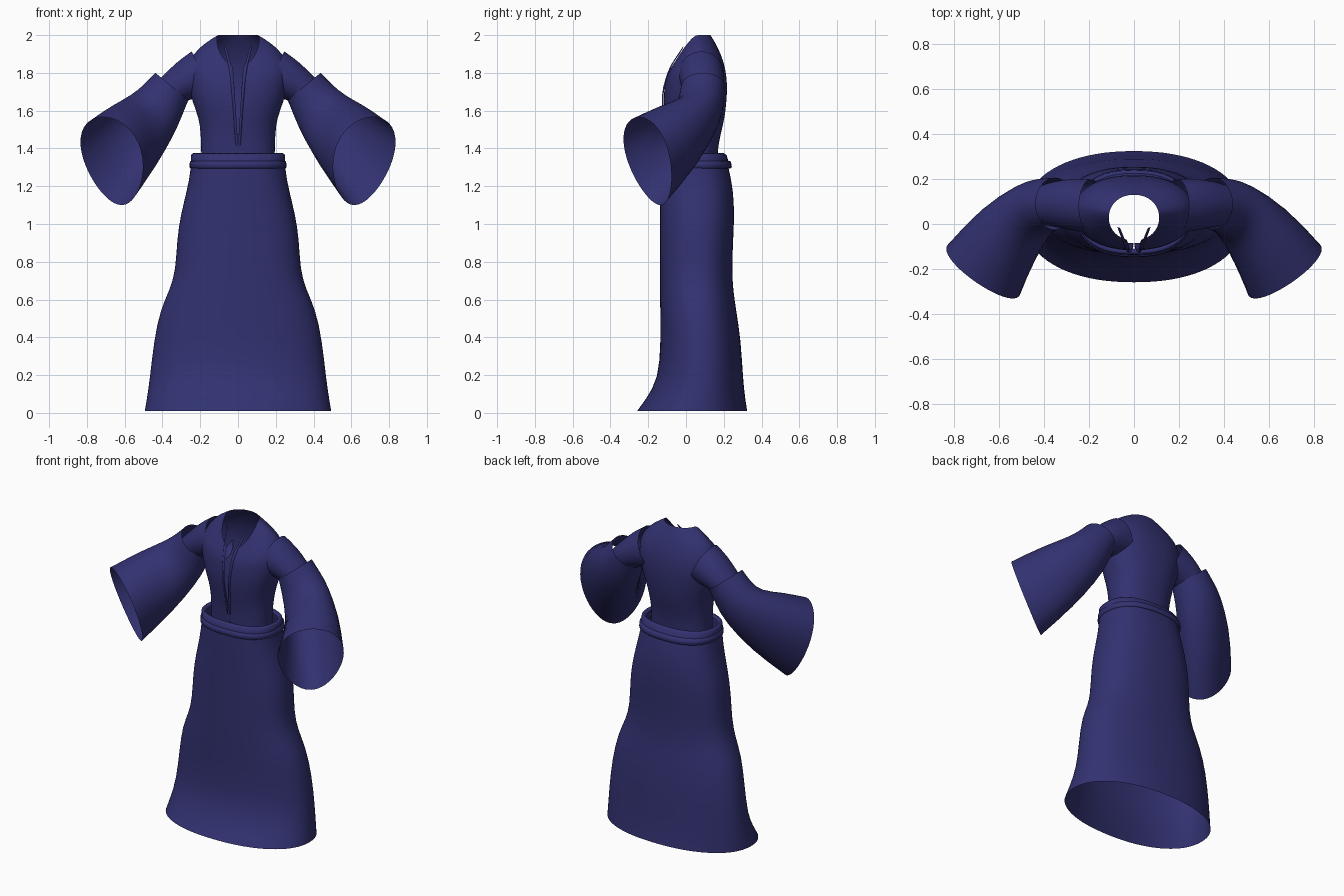
import bpy, bmesh, math
from mathutils import Vector

if "Cube" in bpy.data.objects:
    bpy.data.objects.remove(bpy.data.objects["Cube"])

cloth = bpy.data.materials.new("indigo cloth")
cloth.diffuse_color = (0.032, 0.031, 0.165, 1)
cloth.use_nodes = True
cloth.node_tree.nodes["Principled BSDF"].inputs["Base Color"].default_value = cloth.diffuse_color


def loft(name, rings, closed=True, flip=False, subdiv=1):
    """Skin a list of point rings into one smooth sheet."""
    bm = bmesh.new()
    rows = [[bm.verts.new(p) for p in r] for r in rings]
    n = len(rows[0])
    for a, b in zip(rows, rows[1:]):
        for i in range(n if closed else n - 1):
            j = (i + 1) % n
            q = [a[i], a[j], b[j], b[i]]
            bm.faces.new(q[::-1] if flip else q)
    me = bpy.data.meshes.new(name)
    bm.to_mesh(me)
    bm.free()
    ob = bpy.data.objects.new(name, me)
    bpy.context.collection.objects.link(ob)
    me.materials.append(cloth)
    for p in me.polygons:
        p.use_smooth = True
    if subdiv:
        ob.modifiers.new("smooth", 'SUBSURF').levels = subdiv
        ob.modifiers["smooth"].render_levels = subdiv
    return ob


def spow(v, e):
    return math.copysign(abs(v) ** e, v)


def body_ring(z, hw, yf, yb, p=2.4, dip=0.0, gap=None, n=40):
    """Superellipse ring; dip lowers the front, gap leaves a front slit."""
    yc, ry = (yf + yb) / 2, (yb - yf) / 2
    d = 0 if gap is None else math.asin((gap / hw) ** (p / 2))
    count = n if gap is None else n + 1
    pts = []
    for i in range(count):
        a = -math.pi / 2 + d + (2 * math.pi - 2 * d) * i / n
        x, y = hw * spow(math.cos(a), 2 / p), ry * spow(math.sin(a), 2 / p)
        t = max(0.0, 0.25 - y / ry) / 1.25
        pts.append((x, yc + y, z - dip * t ** 1.3))
    return pts


def arm_ring(c, u, v, egg=0.0, side=1, n=24):
    """Ring around an arm: u is the upward half axis, v the sideways one."""
    c, u, v = Vector(c), Vector(u), Vector(v)
    pts = []
    for i in range(n):
        a = 2 * math.pi * i / n
        p = c + u * math.sin(a) + v * (math.cos(a) * (1 + egg * math.sin(a)))
        pts.append((p.x * side, p.y, p.z))
    return pts


# skirt: z, half width, front y, back y, squareness
skirt = [(0.01, .495, -.26, .325, 2.2), (0.07, .485, -.215, .315, 2.2),
         (0.18, .468, -.145, .302, 2.2), (0.38, .447, -.135, .292, 2.2),
         (0.55, .412, -.137, .265, 2.3), (0.65, .362, -.138, .25, 2.3),
         (0.76, .33, -.138, .244, 2.4), (0.92, .324, -.138, .25, 2.4),
         (1.05, .304, -.138, .257, 2.4), (1.18, .27, -.138, .25, 2.4),
         (1.28, .252, -.138, .23, 2.4), (1.34, .248, -.136, .215, 2.4)]
loft("skirt", [body_ring(*r) for r in skirt])

# belt: two stacked bands, the lower one standing slightly proud
loft("belt_lower", [body_ring(*r) for r in
     [(1.295, .25, -.14, .235), (1.30, .257, -.148, .243), (1.33, .255, -.146, .238),
      (1.335, .245, -.136, .225)]], subdiv=0)
loft("belt_upper", [body_ring(*r) for r in
     [(1.33, .25, -.138, .225), (1.365, .25, -.135, .215), (1.375, .237, -.12, .20),
      (1.355, .225, -.11, .19)]], subdiv=0)

# bodice: z, half width, front y, back y, squareness, neckline dip, slit half gap
bodice = [(1.32, .195, -.085, .165, 2.3, 0, 0), (1.41, .195, -.088, .17, 2.3, 0, 0),
          (1.48, .198, -.095, .185, 2.3, 0, .004), (1.56, .207, -.11, .205, 2.3, 0, .009),
          (1.65, .243, -.12, .215, 2.3, 0, .015), (1.74, .265, -.113, .22, 2.3, 0, .02),
          (1.83, .272, -.102, .208, 2.3, .05, .023), (1.90, .245, -.093, .185, 2.3, .10, .025),
          (1.96, .18, -.083, .155, 2.2, .14, .028), (2.0, .112, -.073, .13, 2.1, .165, .03)]
loft("bodice", [body_ring(*r) for r in bodice], closed=False)

# upper arm tube and wide bell sleeve: centre, up half axis, side half axis, egg
upper_arm = [((.19, .08, 1.795), (.055, 0, .12), (0, .12, 0)),
             ((.27, .085, 1.765), (.05, 0, .098), (0, .118, 0)),
             ((.345, .09, 1.715), (.06, 0, .065), (0, .103, 0)),
             ((.40, .085, 1.66), (.06, 0, .06), (0, .09, 0))]
bell = [((.35, .09, 1.728), (.088, 0, .073), (0, .117, 0)),
        ((.40, .082, 1.65), (.102, 0, .085), (.01, .122, 0)),
        ((.455, .06, 1.57), (.11, -.01, .112), (.03, .13, 0)),
        ((.555, -.045, 1.46), (.09, -.06, .175), (.11, .13, 0), .1),
        ((.662, -.195, 1.333), (.04, -.065, .235), (.16, .11, .015), .2)]
lapel = [(.062, -.012, 1.94), (.045, -.06, 1.87), (.032, -.09, 1.82), (.022, -.122, 1.72),
         (.015, -.127, 1.64), (.008, -.116, 1.55), (0, -.094, 1.41)]

for side, word in ((1, "left"), (-1, "right")):
    loft("upper_arm_" + word, [arm_ring(*r, side=side) for r in upper_arm], flip=side < 0)
    loft("bell_sleeve_" + word, [arm_ring(*r, side=side) for r in bell], flip=side < 0)
    # turned edge along the front slit
    loft("lapel_" + word, [[(side * x, y, z), (side * (x + .008), y - .006, z),
                            (side * (x + .014), y + .004, z)] for x, y, z in lapel],
         closed=False, flip=side > 0)
